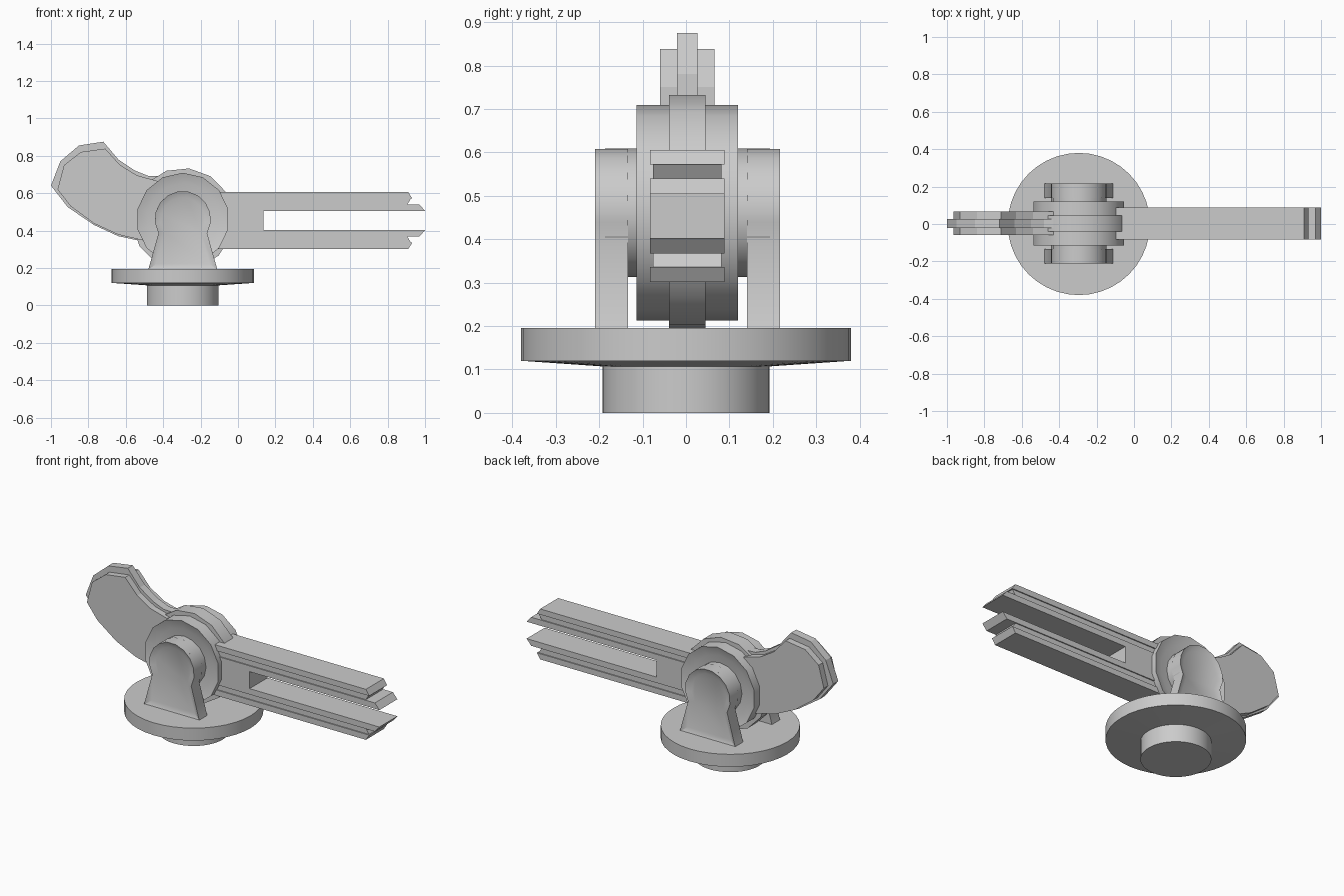
import bpy, bmesh
from math import sin, cos, pi, radians

if "Cube" in bpy.data.objects:
    bpy.data.objects.remove(bpy.data.objects["Cube"])

CX, CZ, YC = -0.295, 0.461, 0.003   # pivot axis of the joint
ARM_Z = 0.4535                      # mirror line of the forked arm


def finish(bm, name, smooth=False):
    bmesh.ops.recalc_face_normals(bm, faces=bm.faces)
    me = bpy.data.meshes.new(name)
    bm.to_mesh(me)
    bm.free()
    ob = bpy.data.objects.new(name, me)
    bpy.context.collection.objects.link(ob)
    if smooth:
        bpy.ops.object.select_all(action='DESELECT')
        ob.select_set(True)
        bpy.context.view_layer.objects.active = ob
        bpy.ops.object.shade_smooth_by_angle(angle=radians(35))
    return ob


def prism(name, pts, y0, y1, inset=None, sides=(-1, 1), smooth=False):
    """Extrude an xz outline along y; optionally sink a panel into its end faces."""
    bm = bmesh.new()
    a = [bm.verts.new((x, y0, z)) for x, z in pts]
    b = [bm.verts.new((x, y1, z)) for x, z in pts]
    n = len(pts)
    caps = {-1: bm.faces.new(a), 1: bm.faces.new(b[::-1])}
    for i in range(n):
        j = (i + 1) % n
        bm.faces.new((a[i], b[i], b[j], a[j]))
    bmesh.ops.recalc_face_normals(bm, faces=bm.faces)
    if inset:
        for s in sides:
            f = caps[s]
            bmesh.ops.inset_individual(bm, faces=[f], thickness=inset[0], use_even_offset=True)
            bmesh.ops.translate(bm, verts=f.verts, vec=(0, -s * inset[1], 0))
    return finish(bm, name, smooth)


def arc(r, a0, a1, n):
    return [(CX + r * cos(radians(a0 + (a1 - a0) * i / n)),
             CZ + r * sin(radians(a0 + (a1 - a0) * i / n))) for i in range(n + 1)]


def ring(r, n, start=90):
    return arc(r, start, start + 360, n)[:-1]


# turntable base: lathed profile of (radius, height)
bm = bmesh.new()
N = 40
rings = []
for r, z in [(0.192, 0), (0.192, 0.107), (0.38, 0.12), (0.38, 0.195)]:
    rings.append([bm.verts.new((CX + r * cos(2 * pi * i / N), r * sin(2 * pi * i / N), z))
                  for i in range(N)])
for lo, hi in zip(rings, rings[1:]):
    for i in range(N):
        j = (i + 1) % N
        bm.faces.new((lo[i], lo[j], hi[j], hi[i]))
bm.faces.new(rings[0])
bm.faces.new(rings[-1])
finish(bm, "turntable_base", True)

# axle and the two keyhole-shaped support brackets
prism("axle", ring(0.148, 16), YC - 0.19, YC + 0.19, smooth=True)
keyhole = [(-0.48, 0.19), (-0.11, 0.19)] + arc(0.15, -30, 210, 11)
for s, name in ((-1, "front_bracket"), (1, "back_bracket")):
    y0, y1 = sorted((YC + s * 0.137, YC + s * 0.213))
    prism(name, keyhole, y0, y1, (0.032, 0.015), (s,), True)

# joint drum with sunken faces, and the wider centre disc
prism("joint_drum", ring(0.248, 14), YC - 0.117, YC + 0.117, (0.055, 0.02), smooth=True)
prism("centre_disc", ring(0.273, 14, 83), YC - 0.042, YC + 0.042, smooth=True)

# curved tail: thin fin running through a thicker body
fin = [(-1, 0.64), (-0.95, 0.77), (-0.85, 0.855), (-0.72, 0.875), (-0.64, 0.78),
       (-0.55, 0.72), (-0.48, 0.692), (-0.41, 0.69), (-0.35, 0.5), (-0.42, 0.335),
       (-0.51, 0.342), (-0.64, 0.37), (-0.77, 0.43), (-0.91, 0.525)]
body = [(-0.965, 0.62), (-0.93, 0.75), (-0.84, 0.82), (-0.71, 0.838), (-0.63, 0.75),
        (-0.54, 0.695), (-0.43, 0.665), (-0.35, 0.5), (-0.42, 0.345), (-0.51, 0.348),
        (-0.64, 0.378), (-0.77, 0.438), (-0.895, 0.53)]
prism("tail_fin", fin, YC - 0.024, YC + 0.024)
prism("tail_body", body, YC - 0.063, YC + 0.063)

# forked arm: central fork, then a recessed strip and an outer rail above and below
half = [(1.0, ARM_Z + 0.051), (0.97, ARM_Z + 0.086), (-0.2, ARM_Z + 0.086)]


def flip(pts):
    return [(x, 2 * ARM_Z - z) for x, z in pts]


slot = [(0.135, ARM_Z + 0.051)]
prism("arm_fork", half + flip(half)[::-1] + flip(slot) + slot, YC - 0.0855, YC + 0.0855)
strip = [(-0.2, ARM_Z + 0.086), (0.905, ARM_Z + 0.086), (0.925, ARM_Z + 0.118), (-0.2, ARM_Z + 0.118)]
rail = [(-0.2, ARM_Z + 0.118), (0.932, ARM_Z + 0.118), (0.91, ARM_Z + 0.152), (-0.2, ARM_Z + 0.152)]
for side, f in (("upper", list), ("lower", flip)):
    prism(side + "_groove_strip", f(strip), YC - 0.079, YC + 0.079)
    prism(side + "_outer_rail", f(rail), YC - 0.0855, YC + 0.0855)
